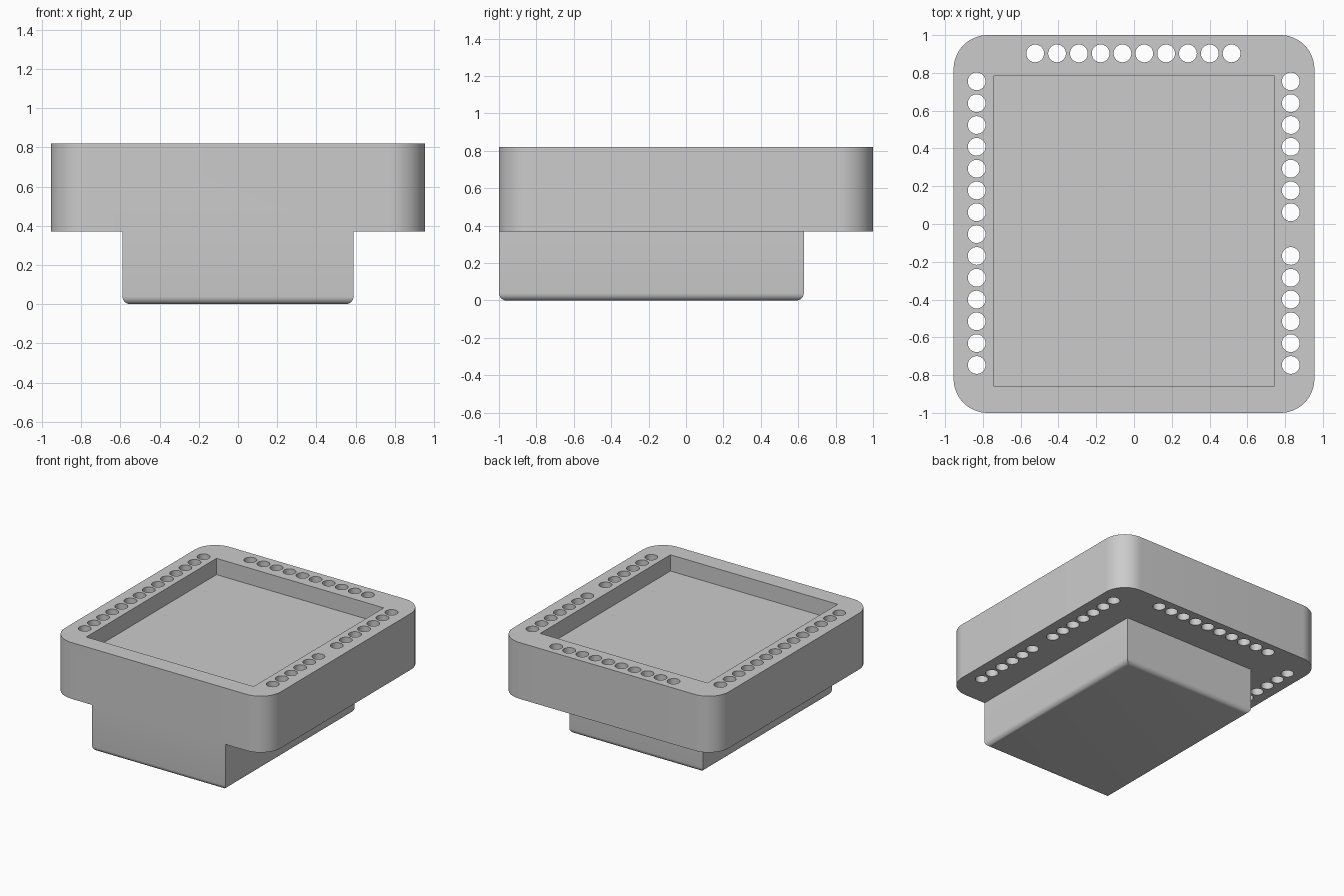
import bpy, bmesh
from math import radians, cos, sin
from mathutils import Matrix, Vector

cube = bpy.data.objects.get("Cube")
if cube:
    bpy.data.objects.remove(cube, do_unlink=True)

TOP, LEDGE = 0.82, 0.37          # tray top and underside
HALF_X, CORNER = 0.955, 0.18     # tray half width and corner radius
PITCH, HOLE_R = 0.1155, 0.047    # pin hole spacing and radius

grey = bpy.data.materials.new("plain grey")
grey.use_nodes = True
grey.diffuse_color = (0.6, 0.6, 0.6, 1)
grey.node_tree.nodes["Principled BSDF"].inputs["Base Color"].default_value = (0.6, 0.6, 0.6, 1)


def add_box(bm, low, high):
    low, high = Vector(low), Vector(high)
    size = Matrix.Diagonal((high - low).to_4d())
    return bmesh.ops.create_cube(bm, size=1, matrix=Matrix.Translation((low + high) / 2) @ size)


def make_object(name, bm):
    mesh = bpy.data.meshes.new(name)
    bm.to_mesh(mesh)
    bm.free()
    mesh.materials.append(grey)
    obj = bpy.data.objects.new(name, mesh)
    bpy.context.collection.objects.link(obj)
    return obj


def boolean(target, tool, operation):
    mod = target.modifiers.new(operation.lower(), "BOOLEAN")
    mod.operation, mod.object, mod.solver = operation, tool, "EXACT"
    bpy.context.view_layer.objects.active = target
    bpy.ops.object.modifier_apply(modifier=mod.name)
    bpy.data.objects.remove(tool, do_unlink=True)


# Tray: rounded rectangle, extruded upwards
bm = bmesh.new()
outline = []
for quarter, (sx, sy) in enumerate([(1, 1), (-1, 1), (-1, -1), (1, -1)]):
    for step in range(17):
        a = radians(90 * (quarter + step / 16))
        outline.append(bm.verts.new((sx * (HALF_X - CORNER) + CORNER * cos(a),
                                     sy * (1 - CORNER) + CORNER * sin(a), LEDGE)))
base = bm.faces.new(outline)
extruded = bmesh.ops.extrude_face_region(bm, geom=[base], use_keep_orig=True)
bmesh.ops.translate(bm, vec=(0, 0, TOP - LEDGE),
                    verts=[g for g in extruded["geom"] if isinstance(g, bmesh.types.BMVert)])
bmesh.ops.recalc_face_normals(bm, faces=bm.faces)
tray = make_object("tray_body", bm)

# Lower block with rounded bottom edges, flush with the tray front
bm = bmesh.new()
add_box(bm, (-0.59, -1, 0), (0.59, 0.63, LEDGE))
bottom = [e for e in bm.edges if all(v.co.z < 0.01 for v in e.verts)]
bmesh.ops.bevel(bm, geom=bottom, offset=0.04, segments=6, profile=0.5, affect="EDGES")
boolean(tray, make_object("lower_block", bm), "UNION")

# Pocket and rows of through holes
bm = bmesh.new()
add_box(bm, (-0.74, -0.86, TOP - 0.13), (0.74, 0.785, TOP + 0.1))
holes = [(-0.833, 0.755 - i * PITCH) for i in range(14)]
holes += [(0.83, 0.755 - i * PITCH) for i in range(14) if i != 7]
holes += [(-0.523 + i * PITCH, 0.903) for i in range(10)]
for x, y in holes:
    bmesh.ops.create_cone(bm, cap_ends=True, segments=32, radius1=HOLE_R, radius2=HOLE_R,
                          depth=1, matrix=Matrix.Translation((x, y, 0.6)))
boolean(tray, make_object("pocket_and_holes", bm), "DIFFERENCE")

# Smooth the rounded surfaces, keep the corners crisp
bpy.ops.object.select_all(action="DESELECT")
tray.select_set(True)
bpy.context.view_layer.objects.active = tray
bpy.ops.object.shade_smooth_by_angle(angle=radians(30))
